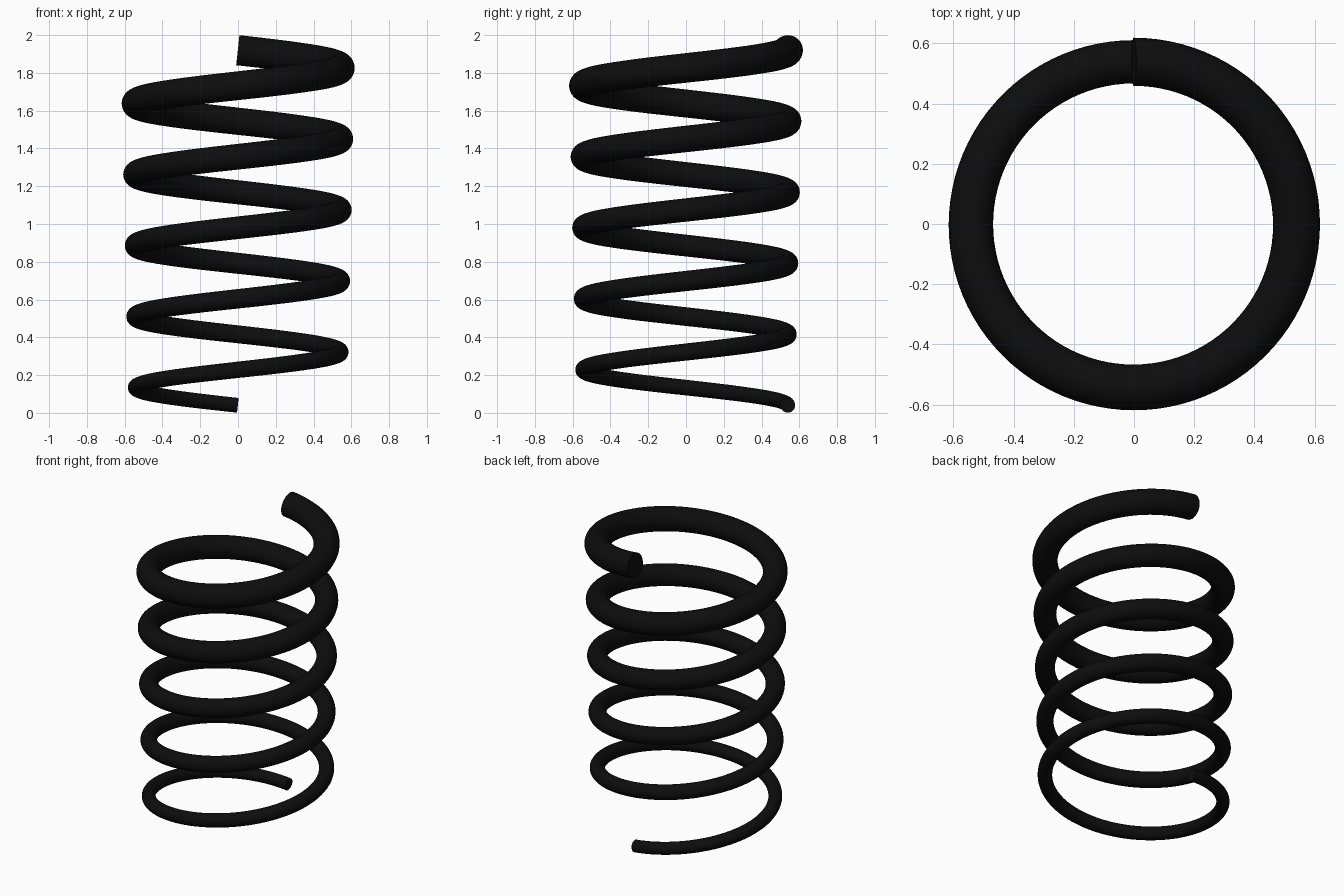
import bpy, bmesh
from math import sin, cos, pi
from mathutils import Vector

if "Cube" in bpy.data.objects:
    bpy.data.objects.remove(bpy.data.objects["Cube"])

TURNS, STEPS, SIDES = 5, 96, 32
RADIUS = 0.541
Z0, Z1 = 0.04, 1.92        # centre line heights of the two ends
R0, R1 = 0.039, 0.08       # wire radius, bottom to top

bm = bmesh.new()
rings = []
n = TURNS * STEPS
slope = (Z1 - Z0) / (TURNS * 2 * pi)

# Tapered wire swept along the helix, rings square to the path
for i in range(n + 1):
    t = i / n
    a = pi / 2 + t * TURNS * 2 * pi
    out = Vector((cos(a), sin(a), 0))
    tangent = Vector((-RADIUS * sin(a), RADIUS * cos(a), slope)).normalized()
    up = out.cross(tangent)
    centre = out * RADIUS + Vector((-0.001, -0.002, Z0 + (Z1 - Z0) * t))
    r = R0 + (R1 - R0) * t
    rings.append([bm.verts.new(centre + r * (out * cos(b) + up * sin(b)))
                  for b in (2 * pi * k / SIDES for k in range(SIDES))])

for p, q in zip(rings, rings[1:]):
    for k in range(SIDES):
        m = (k + 1) % SIDES
        bm.faces.new((p[k], p[m], q[m], q[k]))

# Flat cut ends
bm.faces.new(rings[0])
bm.faces.new(rings[-1])
bmesh.ops.recalc_face_normals(bm, faces=bm.faces)

mesh = bpy.data.meshes.new("coil_spring")
bm.to_mesh(mesh)
bm.free()
spring = bpy.data.objects.new("coil_spring", mesh)
bpy.context.collection.objects.link(spring)

# Black finish
black = bpy.data.materials.new("black")
black.diffuse_color = (0.004, 0.004, 0.004, 1)
black.use_nodes = True
black.node_tree.nodes["Principled BSDF"].inputs["Base Color"].default_value = black.diffuse_color
mesh.materials.append(black)

bpy.context.view_layer.objects.active = spring
spring.select_set(True)
bpy.ops.object.shade_smooth_by_angle()
